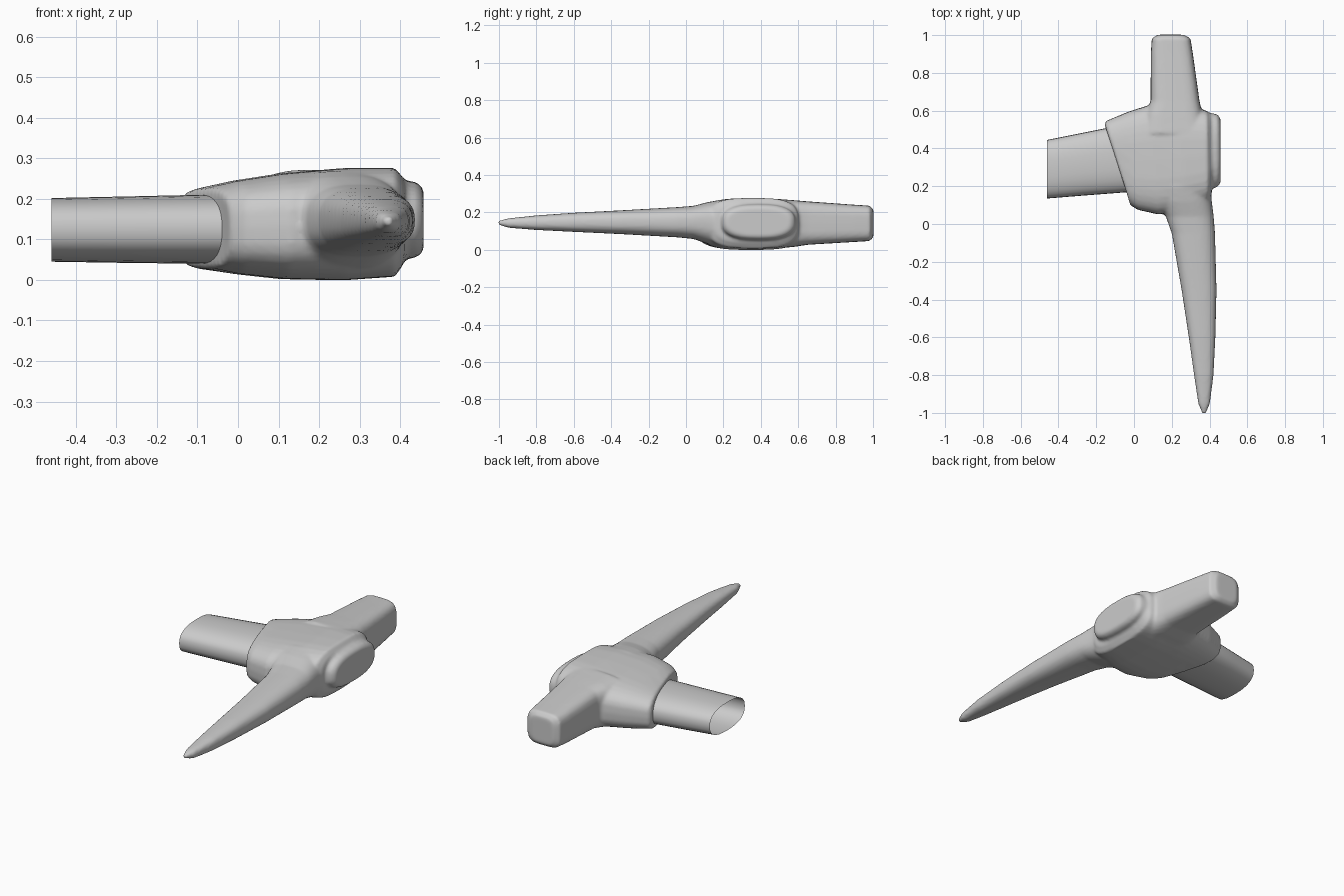
import bpy, bmesh, math


def superellipse(u0, u1, z0, z1, n, sides):
    """Rounded-box cross-section points inside the given bounds."""
    pts = []
    for i in range(sides):
        t = 2 * math.pi * i / sides
        c, s = math.cos(t), math.sin(t)
        pts.append(((u0 + u1) / 2 + (u1 - u0) / 2 * math.copysign(abs(c) ** (2 / n), c),
                    (z0 + z1) / 2 + (z1 - z0) / 2 * math.copysign(abs(s) ** (2 / n), s)))
    return pts


def loft(bm, axis, stations, n, sides=32, capped=True):
    """Skin stations (a_low, a_high, u0, u1, z0, z1) along x or y; a_low != a_high slants a section."""
    rings = []
    for a0, a1, u0, u1, z0, z1 in stations:
        ring = []
        for u, z in superellipse(u0, u1, z0, z1, n, sides):
            a = a0 + (a1 - a0) * (u - u0) / (u1 - u0)
            ring.append(bm.verts.new((a, u, z) if axis == 'x' else (u, a, z)))
        rings.append(ring)
    for r, q in zip(rings, rings[1:]):
        for i in range(sides):
            j = (i + 1) % sides
            bm.faces.new((r[i], r[j], q[j], q[i]))
    if capped:
        bm.faces.new(rings[0])
        bm.faces.new(rings[-1])


def straight(rows):
    return [(r[0],) + tuple(r) for r in rows]


def finish(name, bm):
    bmesh.ops.recalc_face_normals(bm, faces=bm.faces)
    for f in bm.faces:
        f.smooth = True
    me = bpy.data.meshes.new(name)
    bm.to_mesh(me)
    bm.free()
    ob = bpy.data.objects.new(name, me)
    bpy.context.collection.objects.link(ob)
    return ob


bm = bmesh.new()

# central body with slanted collar towards the handle
loft(bm, 'x', [
    (-0.035, -0.155, 0.155, 0.525, 0.036, 0.214),
    (-0.02, -0.15, 0.10, 0.545, 0.028, 0.225),
    (0.02, -0.03, 0.075, 0.595, 0.014, 0.246),
    (0.13, 0.08, 0.05, 0.63, 0.002, 0.263),
    (0.27, 0.25, 0.07, 0.63, -0.001, 0.276),
    (0.39, 0.385, 0.12, 0.60, 0.008, 0.277),
    (0.412, 0.405, 0.16, 0.58, 0.04, 0.25)], 3.2)

# long tapering spike
loft(bm, 'y', straight([
    (-1.005, 0.362, 0.380, 0.135, 0.155),
    (-0.95, 0.340, 0.402, 0.118, 0.168),
    (-0.80, 0.318, 0.421, 0.106, 0.184),
    (-0.60, 0.290, 0.431, 0.096, 0.198),
    (-0.35, 0.252, 0.437, 0.084, 0.211),
    (-0.05, 0.200, 0.429, 0.067, 0.228),
    (0.04, 0.168, 0.422, 0.058, 0.235),
    (0.12, 0.12, 0.412, 0.03, 0.256),
    (0.20, 0.10, 0.405, 0.01, 0.27)]), 2.6)

# blunt hammer poll
loft(bm, 'y', straight([
    (0.48, 0.04, 0.395, 0.006, 0.273),
    (0.58, 0.06, 0.362, 0.016, 0.265),
    (0.65, 0.088, 0.347, 0.027, 0.259),
    (0.90, 0.089, 0.312, 0.042, 0.241),
    (0.982, 0.094, 0.299, 0.047, 0.236),
    (1.002, 0.125, 0.265, 0.068, 0.215)]), 4)

# raised boss at the end of the eye
loft(bm, 'x', straight([
    (0.36, 0.17, 0.595, 0.045, 0.25),
    (0.44, 0.195, 0.582, 0.055, 0.242),
    (0.458, 0.215, 0.56, 0.07, 0.225)]), 2.6)

head = finish("pick_head", bm)
remesh = head.modifiers.new("blend", 'REMESH')
remesh.mode = 'VOXEL'
remesh.voxel_size = 0.009
remesh.use_smooth_shade = True
soft = head.modifiers.new("soften", 'SMOOTH')
soft.factor = 0.5
soft.iterations = 5

# broken-off oval handle stub, open at its end
bm = bmesh.new()
loft(bm, 'x', [
    (-0.46, -0.46, 0.135, 0.445, 0.045, 0.202),
    (-0.25, -0.30, 0.152, 0.477, 0.042, 0.206),
    (-0.04, -0.15, 0.168, 0.507, 0.04, 0.21),
    (0.03, -0.05, 0.172, 0.515, 0.042, 0.208)], 2.5, capped=False)
finish("handle", bm)
